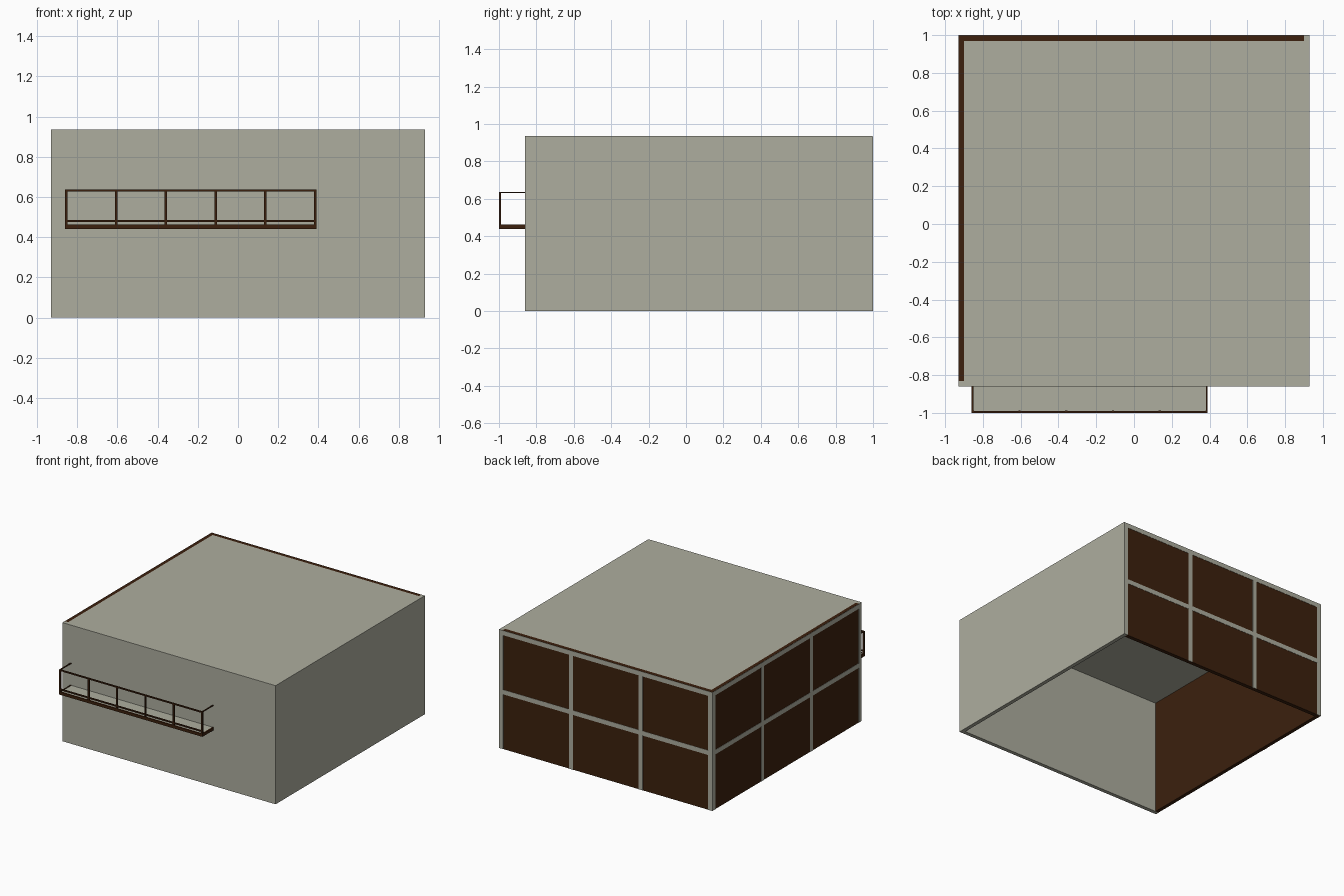
import bpy, bmesh, math
from mathutils import Matrix, Vector

if "Cube" in bpy.data.objects:
    bpy.data.objects.remove(bpy.data.objects["Cube"])


def material(name, rgb):
    m = bpy.data.materials.new(name)
    m.diffuse_color = (*rgb, 1)
    m.use_nodes = True
    m.node_tree.nodes["Principled BSDF"].inputs["Base Color"].default_value = m.diffuse_color
    return m


CONCRETE = material("warm grey", (0.42, 0.42, 0.345))
BROWN = material("dark brown", (0.045, 0.0145, 0.004))


def finish(bm, name, mat):
    me = bpy.data.meshes.new(name)
    bm.to_mesh(me)
    bm.free()
    me.materials.append(mat)
    ob = bpy.data.objects.new(name, me)
    bpy.context.collection.objects.link(ob)
    return ob


def boxes(name, mat, spans):
    """One object made of boxes, each (x0, x1, y0, y1, z0, z1)."""
    bm = bmesh.new()
    for x0, x1, y0, y1, z0, z1 in spans:
        centre = Vector(((x0 + x1) / 2, (y0 + y1) / 2, (z0 + z1) / 2))
        size = Matrix.Diagonal((x1 - x0, y1 - y0, z1 - z0, 1))
        bmesh.ops.create_cube(bm, size=1, matrix=Matrix.Translation(centre) @ size)
    return finish(bm, name, mat)


def mesh_panel(name, width, z0, z1, origin, angle, pitch=0.02):
    """Sheet with hexagonal holes, standing upright along its local x."""
    bm = bmesh.new()
    r = pitch / math.sqrt(3)
    rows, cols = int((z1 - z0) / (1.5 * r)) + 3, int(width / pitch) + 3
    for j in range(rows):
        for i in range(cols):
            cx, cz = (i + 0.5 * (j % 2) - 0.5) * pitch, z0 + (j - 0.5) * 1.5 * r
            bm.faces.new([bm.verts.new((cx + r * math.sin(k * math.pi / 3), 0,
                                        cz + r * math.cos(k * math.pi / 3)))
                          for k in range(6)])
    holes = list(bm.faces)
    bmesh.ops.inset_individual(bm, faces=holes, thickness=0.0042)
    bmesh.ops.delete(bm, geom=holes, context='FACES')
    # trim the sheet to its rectangle
    for co, no in (((0, 0, 0), (-1, 0, 0)), ((width, 0, 0), (1, 0, 0)),
                   ((0, 0, z0), (0, 0, -1)), ((0, 0, z1), (0, 0, 1))):
        bmesh.ops.bisect_plane(bm, geom=bm.verts[:] + bm.edges[:] + bm.faces[:],
                               plane_co=co, plane_no=no, clear_outer=True)
    bmesh.ops.remove_doubles(bm, verts=bm.verts[:], dist=0.0002)
    bm.transform(Matrix.Translation(origin) @ Matrix.Rotation(angle, 4, 'Z'))
    ob = finish(bm, name, BROWN)
    mod = ob.modifiers.new("thickness", 'SOLIDIFY')
    mod.thickness, mod.offset = 0.003, 0


# Room shell, open underneath
X, Y0, Y1, H, T = 0.93, -0.86, 0.998, 0.935, 0.03
boxes("front_wall", CONCRETE, [(-X, X, Y0, Y0 + T, 0, H)])
boxes("right_wall", CONCRETE, [(X - T, X, Y0 + T, Y1, 0, H)])
boxes("roof", CONCRETE, [(-X + T, X - T, Y0 + T, Y1 - T, H - T, H)])
boxes("back_panel", BROWN, [(-X + T, X - T, Y1 - T, Y1, 0, H)])
boxes("left_panel", BROWN, [(-X + 0.002, -X + T, Y0 + T, Y1, 0, H)])

# Grey bars over the back and left panels
B = 0.018
back, left = [], []
for k in range(4):
    cx = -X + B + k * (2 * X - 2 * B) / 3
    back.append((cx - B, cx + B, Y1 - 0.004, Y1 + 0.002, 0, H - 0.001))
    cy = Y0 + B + k * (Y1 - Y0 - 2 * B) / 3
    left.append((-X, -X + 0.006, cy - B, cy + B, 0, H - 0.001))
for cz in (0.45, H - 0.001 - B):
    back.append((-X, X, Y1 - 0.004, Y1 + 0.002, cz - B, cz + B))
    left.append((-X, -X + 0.006, Y0, Y1, cz - B, cz + B))
boxes("back_bars", CONCRETE, back)
boxes("left_bars", CONCRETE, left)

# Balcony floor with a brown rim
A0, A1, F = -0.86, 0.39, -1.0
boxes("balcony_floor", CONCRETE, [(A0 + 0.01, A1 - 0.01, F + 0.01, Y0, 0.442, 0.461)])
boxes("balcony_rim", BROWN, [(A0, A1, F, F + 0.01, 0.44, 0.463),
                             (A0, A0 + 0.01, F + 0.01, Y0, 0.44, 0.463),
                             (A1 - 0.01, A1, F + 0.01, Y0, 0.44, 0.463)])

# Railing posts and rails
posts = []
for k in range(6):
    x = A0 + 0.006 + k * (A1 - A0 - 0.012) / 5
    posts.append((x - 0.006, x + 0.006, F, F + 0.012, 0.46, 0.63))
boxes("railing_posts", BROWN, posts)
boxes("railing_rails", BROWN, [(A0, A1, F, F + 0.01, 0.627, 0.637),
                               (A0, A1, F + 0.002, F + 0.01, 0.476, 0.486),
                               (A0, A0 + 0.01, F + 0.01, Y0, 0.632, 0.637),
                               (A1 - 0.01, A1, F + 0.01, Y0, 0.632, 0.637)])

# Perforated railing panels
mesh_panel("front_mesh", A1 - A0 - 0.01, 0.482, 0.628, (A0 + 0.005, F + 0.006, 0), 0)
for side, x in (("left", A0 + 0.005), ("right", A1 - 0.005)):
    mesh_panel(side + "_mesh", 0.122, 0.482, 0.622, (x, F + 0.012, 0), math.pi / 2)
